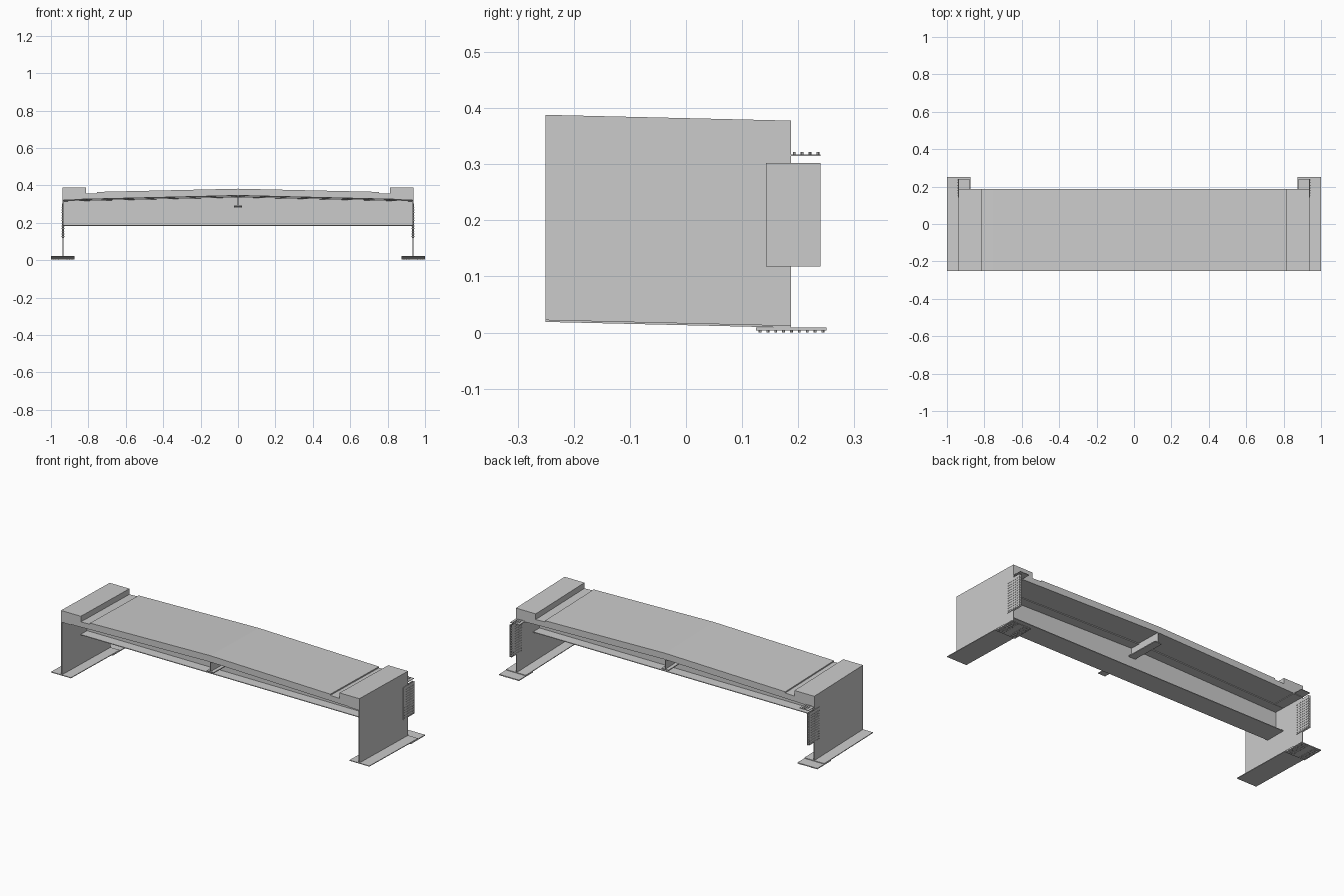
import bpy, bmesh, math
from mathutils import Matrix, Vector

if "Cube" in bpy.data.objects:
    bpy.data.objects.remove(bpy.data.objects["Cube"])

Y0, Y1 = -0.25, 0.1875      # front and back ends of the deck
FALL = 0.0235               # the deck falls gently towards the back


def finish(name, bm, slope=False):
    if slope:
        for v in bm.verts:
            v.co.z -= FALL * (v.co.y - Y0)
    bmesh.ops.recalc_face_normals(bm, faces=bm.faces)
    mesh = bpy.data.meshes.new(name)
    bm.to_mesh(mesh)
    bm.free()
    ob = bpy.data.objects.new(name, mesh)
    bpy.context.collection.objects.link(ob)
    return ob


def box(name, x, y, z, slope=False):
    bm = bmesh.new()
    bmesh.ops.create_cube(bm, size=1)
    for v in bm.verts:
        v.co = Vector(r[0] if c < 0 else r[1] for c, r in zip(v.co, (x, y, z)))
    return finish(name, bm, slope)


def extrude_y(name, profile, y0, y1, slope=True):
    """Extrude an (x, z) outline from y0 to y1."""
    bm = bmesh.new()
    face = bm.faces.new([bm.verts.new((x, y0, z)) for x, z in profile])
    ret = bmesh.ops.extrude_face_region(bm, geom=[face])
    for v in ret["geom"]:
        if isinstance(v, bmesh.types.BMVert):
            v.co.y = y1
    return finish(name, bm, slope)


def bolts(name, centres, axis, length):
    """Small hexagonal bolts along an axis."""
    bm = bmesh.new()
    rot = Matrix.Rotation(math.pi / 2, 4, 'Y') if axis == 'X' else Matrix()
    for c in centres:
        bmesh.ops.create_cone(bm, cap_ends=True, segments=6, radius1=0.0025, radius2=0.0025,
                              depth=length, matrix=Matrix.Translation(c) @ rot)
    return finish(name, bm)


def mirrored(half):
    """Complete a right-hand outline with its left-hand copy."""
    return half + [(-x, z) for x, z in reversed(half) if x > 0]


# Deck slab with raised kerbs, gutters and crowned roadway
extrude_y("deck_slab", mirrored([
    (0, 0.382), (0.755, 0.365), (0.755, 0.358), (0.813, 0.356), (0.813, 0.388),
    (0.9375, 0.388), (0.9375, 0.325), (0.87, 0.325), (0, 0.346)]), Y0, Y1)

# Cross beam: crowned top flange, web and bottom flange
CY = -0.02
extrude_y("cross_beam_top_flange", [(-0.93, 0.325), (0, 0.347), (0.93, 0.325),
          (0.93, 0.320), (0, 0.341), (-0.93, 0.320)], CY - 0.06, CY + 0.06)
extrude_y("cross_beam_web", [(-0.933, 0.322), (0, 0.345), (0.933, 0.322),
          (0.933, 0.186), (-0.933, 0.186)], CY - 0.003, CY + 0.003, False)
box("cross_beam_bottom_flange", (-0.933, 0.933), (CY - 0.06, CY + 0.06), (0.184, 0.188))

# Central stringer under the crown
box("stringer_web", (-0.002, 0.002), (Y0, Y1), (0.29, 0.346), True)
box("stringer_flange", (-0.022, 0.022), (Y0, Y1), (0.287, 0.292), True)

for side, s in (("left", -1), ("right", 1)):
    def sx(a, b):
        return tuple(sorted((s * a, s * b)))

    # Main girder
    box(side + "_girder_web", sx(0.9325, 0.9375), (Y0, Y1), (0.020, 0.326), True)
    box(side + "_girder_bottom_flange", sx(0.875, 1.0), (Y0, Y1), (0.019, 0.023), True)
    box(side + "_girder_top_flange", sx(0.875, 0.937), (Y0, Y1), (0.322, 0.326), True)

    # Splice plates at the back end
    box(side + "_splice_plate_outer", sx(0.9375, 0.9405), (0.143, 0.24), (0.118, 0.302))
    box(side + "_splice_plate_inner", sx(0.9295, 0.9325), (0.143, 0.24), (0.118, 0.302))
    box(side + "_splice_plate_bottom", sx(0.875, 1.0), (0.125, 0.25), (0.004, 0.009))
    box(side + "_splice_plate_top", sx(0.88, 0.9375), (0.125, 0.24), (0.3145, 0.3175))

    # Bolt grids
    bolts(side + "_web_bolts", [(s * 0.935, 0.151 + 0.014 * i, 0.126 + 0.0143 * j)
                                for i in range(7) for j in range(12)], 'X', 0.016)
    bolts(side + "_bottom_bolts", [(s * x, 0.132 + 0.014 * i, 0.0025) for i in range(9)
          for x in (0.887, 0.901, 0.915, 0.960, 0.974, 0.988)], 'Z', 0.005)
    bolts(side + "_top_bolts", [(s * x, 0.193 + 0.014 * i, 0.319) for i in range(4)
          for x in (0.896, 0.908, 0.920)], 'Z', 0.005)
